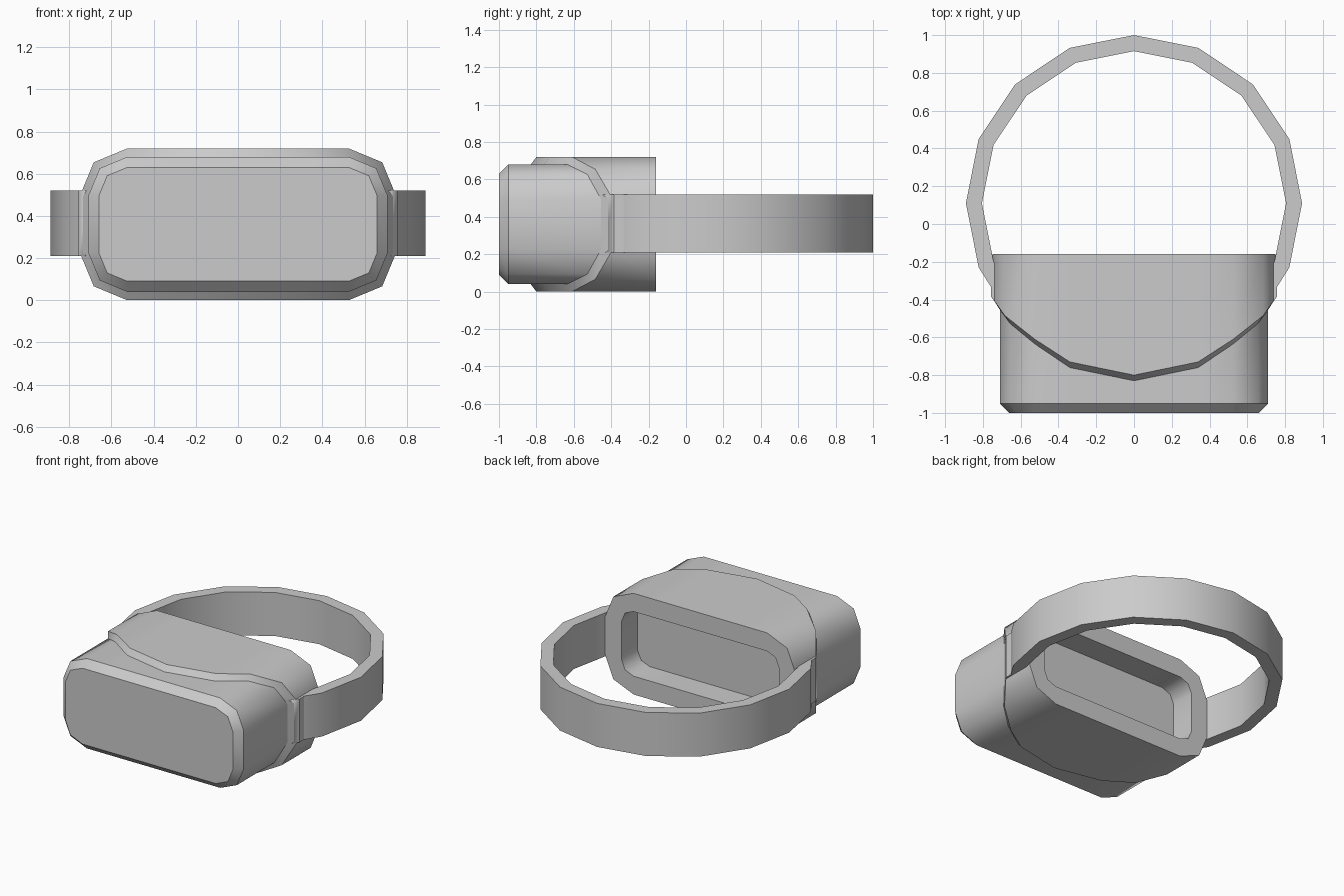
import bpy
import math

cube = bpy.data.objects.get("Cube")
if cube:
    bpy.data.objects.remove(cube, do_unlink=True)

grey = bpy.data.materials.new("neutral grey")
grey.use_nodes = True
COLOR = (0.6, 0.6, 0.6, 1)
grey.diffuse_color = COLOR
grey.node_tree.nodes["Principled BSDF"].inputs["Base Color"].default_value = COLOR

MID_Z, HALF_X, HALF_Z = 0.36, 0.525, 0.135


def make_object(name, verts, faces, sharp):
    """Smooth mesh with sharp edges where the rule says so."""
    mesh = bpy.data.meshes.new(name)
    mesh.from_pydata(verts, [], faces)
    mesh.update()
    mesh.materials.append(grey)
    mesh.shade_smooth()
    for edge in mesh.edges:
        edge.use_edge_sharp = sharp(*edge.vertices)
    obj = bpy.data.objects.new(name, mesh)
    bpy.context.scene.collection.objects.link(obj)
    return obj


def outline(radius):
    """Rounded rectangle in x, z with two facets per corner."""
    d = radius * math.sqrt(0.5)
    quarter = [(HALF_X + radius, HALF_Z), (HALF_X + d, HALF_Z + d),
               (HALF_X, HALF_Z + radius), (0.34, HALF_Z + radius)]
    top = quarter + [(0, HALF_Z + radius)] + [(-x, z) for x, z in reversed(quarter)]
    return top + [(x, -z) for x, z in reversed(top)]


def ring(radius, y):
    """One cross-section; y is a number or a function of distance from the middle."""
    return [(x, y(abs(x)) if callable(y) else y, MID_Z + z) for x, z in outline(radius)]


def curve(points):
    """Piecewise linear function through the points."""
    def value(x):
        for (x0, y0), (x1, y1) in zip(points, points[1:]):
            if x <= x1:
                break
        return y0 + (y1 - y0) * (x - x0) / (x1 - x0)
    return value


def loft(name, rings, cap_first, cap_last):
    n = len(rings[0])
    verts = [v for r in rings for v in r]
    faces = [(k * n + i, k * n + (i + 1) % n, (k + 1) * n + (i + 1) % n, (k + 1) * n + i)
             for k in range(len(rings) - 1) for i in range(n)]
    if cap_first:
        faces.append(tuple(reversed(range(n))))
    if cap_last:
        faces.append(tuple(range(len(verts) - n, len(verts))))
    return make_object(name, verts, [f[::-1] for f in faces], lambda a, b: a // n == b // n)


# Curved seam where the front housing meets the body
inner_seam = curve([(0, -0.83), (0.34, -0.76), (0.525, -0.635), (0.65, -0.535), (0.71, -0.455)])
outer_seam = curve([(0, -0.80), (0.34, -0.73), (0.525, -0.61), (0.684, -0.485), (0.75, -0.392)])

# Front housing with bevelled face
loft("front_housing", [ring(0.135, -1), ring(0.185, -0.95), ring(0.185, inner_seam)], True, False)

# Body with chamfered front edge and recessed eye opening at the back
loft("headset_body", [ring(0.185, inner_seam), ring(0.225, outer_seam), ring(0.225, -0.16),
                      ring(0.095, -0.16), ring(0.095, -0.34)], False, True)

# Head strap: open sixteen-sided band with ends set into the body
CENTER_Y, OUTER, INNER = 0.11, 0.89, 0.805
angles = [math.radians(22.5 * k) for k in range(-1, 10)]


def arc(radius):
    return [(radius * math.cos(a), CENTER_Y + radius * math.sin(a)) for a in angles]


right_end = [(0.715, -0.445), (0.756, -0.385), (0.756, -0.335)]
mirrored = [(-x, y) for x, y in reversed(right_end)]
outside = right_end + arc(OUTER) + mirrored
inside = [(0.66, -0.43), (0.69, -0.37), (0.69, -0.3)] + arc(INNER)
inside += [(-0.69, -0.3), (-0.69, -0.37), (-0.66, -0.43)]

verts, faces = [], []
for (ox, oy), (ix, iy) in zip(outside, inside):
    verts += [(ox, oy, 0.21), (ox, oy, 0.52), (ix, iy, 0.52), (ix, iy, 0.21)]
count = len(outside)
for k in range(count - 1):
    a, b = 4 * k, 4 * k + 4
    faces += [(a + j, b + j, b + (j + 1) % 4, a + (j + 1) % 4) for j in range(4)]
faces += [(0, 1, 2, 3), tuple(4 * count - 1 - j for j in range(4))]
kinks = (1, 2, count - 3, count - 2)
make_object("head_strap", verts, faces,
            lambda a, b: a % 4 == b % 4 or (a // 4 == b // 4 and a // 4 in kinks))
